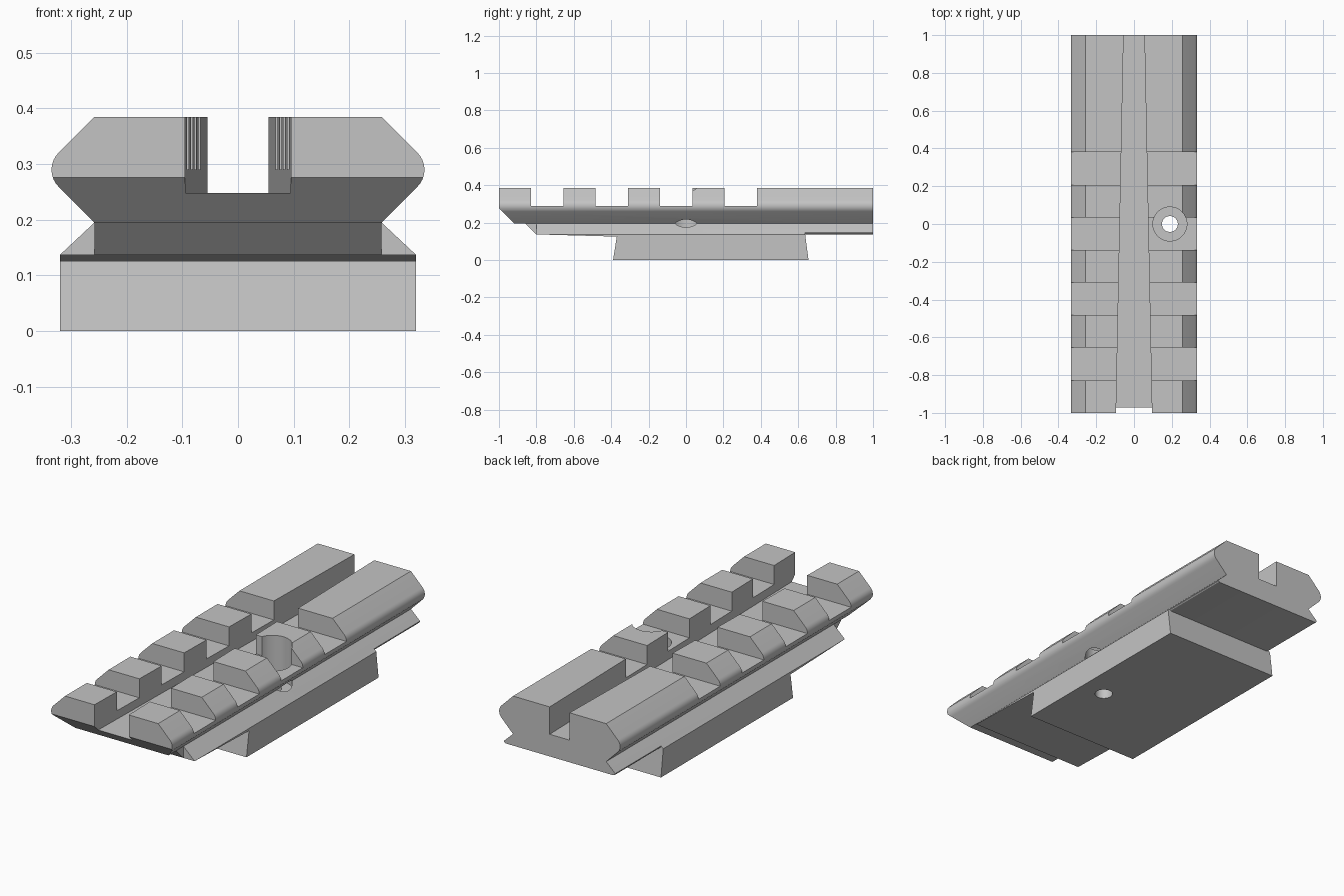
import bpy, bmesh, math

cube = bpy.data.objects.get("Cube")
if cube:
    bpy.data.objects.remove(cube, do_unlink=True)

# Single grey finish
grey = bpy.data.materials.new("matte_grey")
grey.use_nodes = True
color = (0.55, 0.55, 0.55, 1)
grey.diffuse_color = color
grey.node_tree.nodes["Principled BSDF"].inputs["Base Color"].default_value = color


def prism(name, outline, axis, lo, hi):
    """Extrude a 2D outline along an axis; the outline uses the other two in order."""
    bm = bmesh.new()
    verts = []
    for a, b in outline:
        co = [a, b]
        co.insert("xyz".index(axis), lo)
        verts.append(bm.verts.new(co))
    face = bm.faces.new(verts)
    moved = bmesh.ops.extrude_face_region(bm, geom=[face])["geom"]
    for v in moved:
        if isinstance(v, bmesh.types.BMVert):
            v.co["xyz".index(axis)] = hi
    bmesh.ops.recalc_face_normals(bm, faces=bm.faces)
    mesh = bpy.data.meshes.new(name)
    bm.to_mesh(mesh)
    bm.free()
    mesh.materials.append(grey)
    obj = bpy.data.objects.new(name, mesh)
    bpy.context.collection.objects.link(obj)
    return obj


def rect(a0, b0, a1, b1):
    return [(a0, b0), (a1, b0), (a1, b1), (a0, b1)]


def circle(x, y, r, n=48):
    return [(x + r * math.cos(math.tau * i / n), y + r * math.sin(math.tau * i / n))
            for i in range(n)]


def combine(target, other, operation):
    """Apply a boolean, then discard the helper."""
    mod = target.modifiers.new("boolean", "BOOLEAN")
    mod.operation = operation
    mod.solver = "EXACT"
    mod.object = other
    bpy.ops.object.select_all(action="DESELECT")
    bpy.context.view_layer.objects.active = target
    target.select_set(True)
    bpy.ops.object.modifier_apply(modifier=mod.name)
    bpy.data.objects.remove(other, do_unlink=True)


# Rail body: dovetail profile with rounded outer lip and lower flange
lip = [(0.292 + 0.043 * math.cos(math.radians(a)), 0.29 + 0.043 * math.sin(math.radians(a)))
       for a in range(-45, 46, 10)]
half = [(0.32, 0.137), (0.258, 0.195)] + lip + [(0.258, 0.385)]
rail = prism("accessory_rail", half + [(-x, z) for x, z in reversed(half)], "y", -1, 1)

# Sloped undercut of the nose
undercut = [(-1.05, 0.05), (-1.05, 0.326), (-1, 0.276), (-0.919, 0.195),
            (-0.86, 0.195), (-0.8, 0.137), (-0.8, 0.05)]
combine(rail, prism("nose_cutter", undercut, "x", -0.5, 0.5), "DIFFERENCE")

# Flange ends: square at the front, rounded tip at the rear
tip = [(0.295, 0.12), (0.295, 0.137), (0.304, 0.139), (0.308, 0.143),
       (0.308, 0.148), (0.301, 0.155), (0.34, 0.17), (0.34, 0.12)]
for side in (-1, 1):
    front = [(side * x, z) for x, z in rect(0.258, 0.05, 0.45, 0.195)]
    combine(rail, prism("flange_cutter", front, "y", -1.1, -0.8), "DIFFERENCE")
    rear = [(side * x, z) for x, z in tip]
    combine(rail, prism("tip_cutter", rear, "y", 0.637, 1.1), "DIFFERENCE")

# Cross slots between the teeth
for i in range(4):
    y = -0.828 + i * 0.345
    combine(rail, prism("slot_cutter", rect(y, 0.29, y + 0.173, 0.5), "x", -0.5, 0.5),
            "DIFFERENCE")

# Tapered lengthwise channel
channel = [(-0.097, -1.1), (0.097, -1.1), (0.053, 1.1), (-0.053, 1.1)]
combine(rail, prism("channel_cutter", channel, "z", 0.248, 0.5), "DIFFERENCE")

# Mounting block with slanted ends and a shallow wedge under the front
block = [(-0.8, 0.137), (-0.37, 0.125), (-0.39, 0), (0.655, 0), (0.637, 0.137)]
combine(rail, prism("mounting_block", block, "x", -0.32, 0.32), "UNION")

# Counterbored screw hole
combine(rail, prism("counterbore", circle(0.19, 0, 0.09), "z", 0.16, 0.5), "DIFFERENCE")
combine(rail, prism("screw_hole", circle(0.19, 0, 0.042), "z", -0.1, 0.3), "DIFFERENCE")

bpy.ops.object.shade_smooth_by_angle(angle=math.radians(30))
